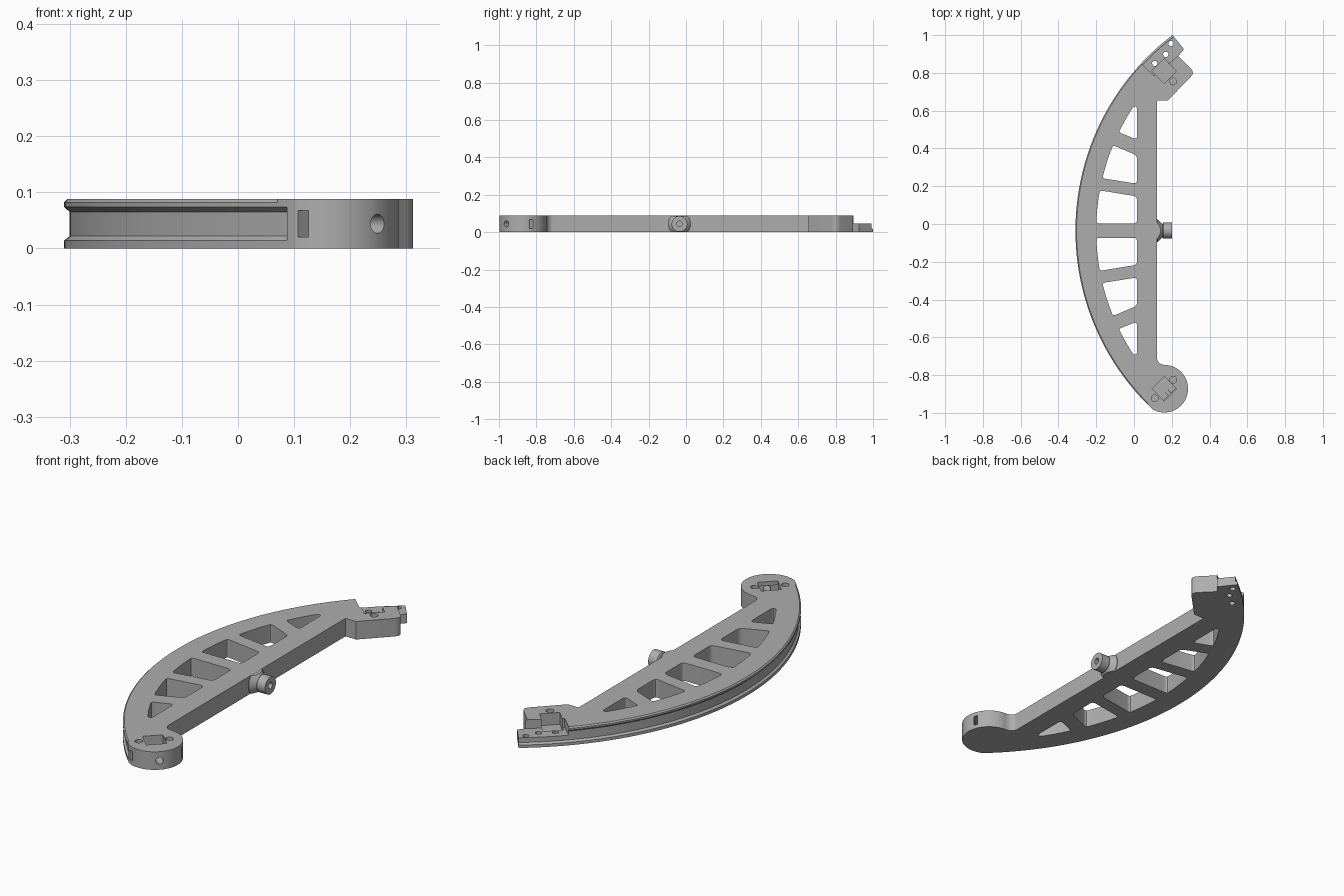
import bpy, bmesh, math
from mathutils import Vector, Matrix

if "Cube" in bpy.data.objects:
    bpy.data.objects.remove(bpy.data.objects["Cube"])

grey = bpy.data.materials.new("matte grey")
grey.use_nodes = True
COLOR = (0.42, 0.42, 0.42, 1)
grey.diffuse_color = COLOR
grey.node_tree.nodes["Principled BSDF"].inputs["Base Color"].default_value = COLOR

HEIGHT = 0.088
MID_Z = HEIGHT / 2
MID_Y = -0.035
ARC = Vector((0.99, MID_Y))      # centre of the curved rim
RIM, INNER = 1.3, 1.19           # rim radius and window arc radius
FOOT = Vector((0.16, -0.872))    # round end
HEAD = Vector((0.16, 0.81))      # blocky end


def make(name, bm):
    bmesh.ops.recalc_face_normals(bm, faces=bm.faces)
    mesh = bpy.data.meshes.new(name)
    bm.to_mesh(mesh)
    bm.free()
    mesh.materials.append(grey)
    obj = bpy.data.objects.new(name, mesh)
    bpy.context.collection.objects.link(obj)
    return obj


def prism(name, points, z0, z1):
    bm = bmesh.new()
    base = bm.faces.new([bm.verts.new((p[0], p[1], z0)) for p in points])
    top = bmesh.ops.extrude_face_region(bm, geom=[base])["geom"]
    verts = [v for v in top if isinstance(v, bmesh.types.BMVert)]
    bmesh.ops.translate(bm, verts=verts, vec=(0, 0, z1 - z0))
    return make(name, bm)


def arc(centre, r, a0, a1, n):
    angles = [math.radians(a0 + (a1 - a0) * i / n) for i in range(n + 1)]
    return [Vector((centre[0] + r * math.cos(a), centre[1] + r * math.sin(a))) for a in angles]


def rounded(points, r, n=4):
    """Round every corner of a polygon with a small curve."""
    out = []
    for i, p in enumerate(points):
        p, a, b = Vector(p), Vector(points[i - 1]), Vector(points[(i + 1) % len(points)])
        s = p + (a - p).normalized() * min(r, (a - p).length * 0.45)
        e = p + (b - p).normalized() * min(r, (b - p).length * 0.45)
        for k in range(n + 1):
            t = k / n
            out.append(s * (1 - t) ** 2 + p * 2 * t * (1 - t) + e * t * t)
    return out


def lathe(name, profile, axis_matrix, a0=0, a1=360, steps=48):
    """Sweep a closed (radius, height) profile around an axis."""
    bm = bmesh.new()
    closed = a1 - a0 == 360
    rings = []
    for i in range(steps if closed else steps + 1):
        a = math.radians(a0 + (a1 - a0) * i / steps)
        rings.append([bm.verts.new(axis_matrix @ Vector((r * math.cos(a), r * math.sin(a), z)))
                      for r, z in profile])
    n = len(profile)
    for i in range(steps):
        p, q = rings[i], rings[(i + 1) % len(rings)]
        for k in range(n):
            bm.faces.new((p[k], p[(k + 1) % n], q[(k + 1) % n], q[k]))
    if not closed:
        bm.faces.new(rings[0])
        bm.faces.new(rings[-1])
    return make(name, bm)


def boolean(obj, tool, operation="DIFFERENCE"):
    mod = obj.modifiers.new("cut", "BOOLEAN")
    mod.operation, mod.solver, mod.object = operation, "EXACT", tool
    bpy.context.view_layer.objects.active = obj
    bpy.ops.object.modifier_apply(modifier=mod.name)
    bpy.data.objects.remove(tool)


def drill(obj, x, y, r, z0, z1=0.2):
    boolean(obj, prism("drill", arc((x, y), r, 0, 345, 23), z0, z1))


# Bow body: curved rim, round foot, straight back bar, blocky head
outline = arc(ARC, RIM, 127.2, 226.7, 96)
outline += arc(FOOT, 0.126, 243, 451, 48)
outline += arc((0.157, -0.71), 0.035, 268, 180, 8)
outline += [Vector((0.122, 0.655)), Vector((0.18, 0.655))]
outline += rounded([(0.24, 0.715), (0.322, 0.802), (0.235, 0.89)], 0.03)[5:10]
outline += [Vector((0.235, 0.89)), Vector((0.265, 0.925))]
body = prism("bow_body", outline, 0, HEIGHT)

# String groove and top chamfer along the rim
to_arc = Matrix.Translation((ARC.x, ARC.y, 0))
out = RIM + 0.02
groove = [(out, 0.014), (RIM, 0.014), (RIM - 0.01, 0.022),
          (RIM - 0.01, 0.065), (RIM, 0.074), (out, 0.074)]
boolean(body, lathe("groove", groove, to_arc, 120, 226, 106))
chamfer = [(RIM + 0.003, 0.079), (RIM - 0.008, 0.09), (out, 0.09), (out, 0.079)]
boolean(body, lathe("chamfer", chamfer, to_arc, 120, 225, 105))


# Windows between the spokes, repeated on both sides of the middle
def inner_x(y):
    return ARC.x - math.sqrt(INNER ** 2 - (y - MID_Y) ** 2)


BAR_X = 0.016
# each window: rim-side low, rim-side high, bar-side low, bar-side high
for low, high, bar_low, bar_high in ((0.003, 0.178, 0.003, 0.146),
                                     (0.242, 0.417, 0.213, 0.363),
                                     (0.485, 0.622, 0.447, 0.622)):
    curve = [(inner_x(y), y) for y in [high + (low - high) * i / 8 for i in range(9)]]
    shape = curve + [(BAR_X, bar_low), (BAR_X, bar_high)]
    shape = rounded(shape, 0.02)
    for mirrored in (False, True):
        pts = [(p[0], 2 * MID_Y - p[1]) for p in shape] if mirrored else shape
        boolean(body, prism("window", pts, -0.1, 0.2))

# Lowered mounting strip at the head, with three through holes
strip = [(0.02, 0.866), (0.106, 0.785), (0.235, 0.892), (0.3, 0.945), (0.25, 1.1), (0, 1.0)]
boolean(body, prism("strip_step", strip, 0.045, 0.2))
for x, y in ((0.11, 0.85), (0.168, 0.898), (0.196, 0.956)):
    drill(body, x, y, 0.014, -0.1)

# Square pockets and blind pin holes in both ends
for c in (HEAD, FOOT):
    boolean(body, prism("pocket", arc(c, 0.065, 0, 270, 3), 0.03, 0.2))
for x, y in ((0.207, 0.755), (0.207, -0.825), (0.11, -0.923)):
    drill(body, x, y, 0.018, 0.045)

# Radial screw hole and long slot through the foot
aim = Matrix.Translation((FOOT.x, FOOT.y, MID_Z)) @ Matrix.Rotation(math.radians(-45), 4, "Z")
bm = bmesh.new()
bmesh.ops.create_cone(bm, cap_ends=True, segments=24, radius1=0.017, radius2=0.017, depth=0.2,
                      matrix=aim @ Matrix.Translation((0.12, 0, 0)) @ Matrix.Rotation(math.pi / 2, 4, "Y"))
boolean(body, make("screw_hole", bm))
bm = bmesh.new()
bmesh.ops.create_cube(bm, size=1, matrix=aim @ Matrix.Translation((0.052, 0, 0))
                      @ Matrix.Diagonal((0.018, 0.4, 0.048, 1)))
boolean(body, make("foot_slot", bm))

# Hub on the back of the bar: flared neck, collar and bore
to_hub = Matrix.Translation((0, MID_Y, MID_Z)) @ Matrix.Rotation(math.pi / 2, 4, "Y")
hub = lathe("hub", [(0.015, 0.11), (0.06, 0.11), (0.06, 0.125), (0.035, 0.15),
                    (0.042, 0.155), (0.042, 0.2), (0.015, 0.2)], to_hub)
boolean(hub, prism("hub_trim", [(0, -0.2), (0.3, -0.2), (0.3, 0.2), (0, 0.2)], 0.0005, HEIGHT - 0.0005),
        "INTERSECT")

# Smooth curved walls, keep edges sharp
for obj in (body, hub):
    bpy.ops.object.select_all(action="DESELECT")
    obj.select_set(True)
    bpy.context.view_layer.objects.active = obj
    bpy.ops.object.shade_smooth_by_angle(angle=math.radians(25))
